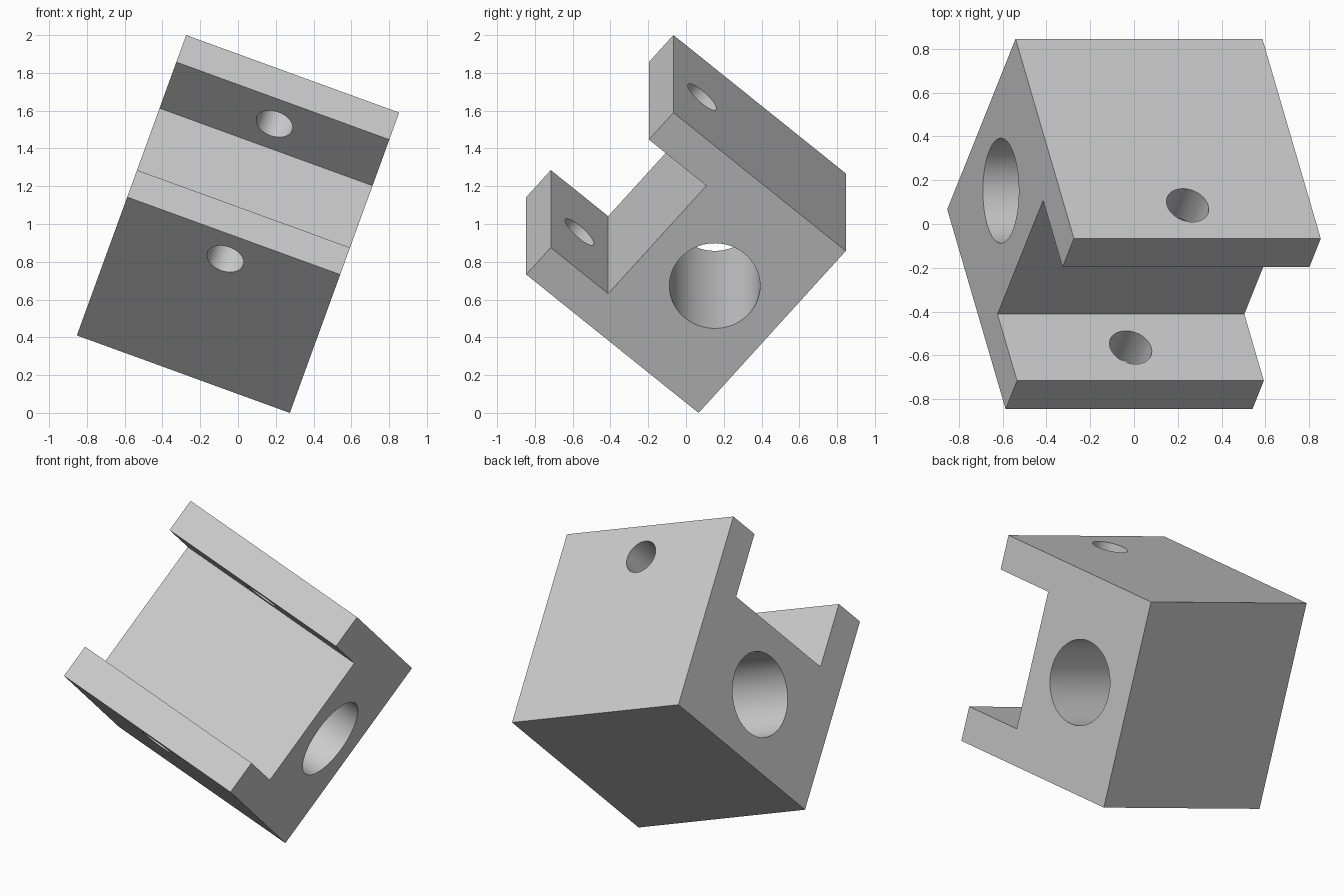
import bpy
import bmesh
from math import radians, pi
from mathutils import Matrix

cube = bpy.data.objects.get("Cube")
if cube:
    bpy.data.objects.remove(cube, do_unlink=True)

SIDE = 1.2          # edge of the block
H = SIDE / 2
WALL = 0.2          # thickness of the two arms
SLOT = 0.4          # depth of the slot

grey = bpy.data.materials.new("plain grey")
grey.diffuse_color = (0.6, 0.6, 0.6, 1)
grey.use_nodes = True
grey.node_tree.nodes["Principled BSDF"].inputs["Base Color"].default_value = (0.6, 0.6, 0.6, 1)


def make_object(name, bm):
    bmesh.ops.recalc_face_normals(bm, faces=bm.faces)
    mesh = bpy.data.meshes.new(name)
    bm.to_mesh(mesh)
    bm.free()
    mesh.materials.append(grey)
    obj = bpy.data.objects.new(name, mesh)
    bpy.context.collection.objects.link(obj)
    return obj


def drill(target, name, radius, matrix):
    """Cut a round through hole in the target."""
    bm = bmesh.new()
    bmesh.ops.create_cone(bm, cap_ends=True, segments=64, radius1=radius,
                          radius2=radius, depth=SIDE * 1.5, matrix=matrix)
    cutter = make_object(name, bm)
    cutter.hide_render = True
    mod = target.modifiers.new(name, 'BOOLEAN')
    mod.operation = 'DIFFERENCE'
    mod.solver = 'EXACT'
    mod.object = cutter
    bpy.ops.object.modifier_apply(modifier=mod.name)
    bpy.data.objects.remove(cutter, do_unlink=True)


# Block with a slot across its front: a C profile in (y, z) pulled along x
arm = H - WALL
floor = SLOT - H
profile = [(H, -H), (H, H), (-H, H), (-H, arm), (floor, arm),
           (floor, -arm), (-H, -arm), (-H, -H)]
bm = bmesh.new()
face = bm.faces.new([bm.verts.new((-H, y, z)) for y, z in profile])
pulled = bmesh.ops.extrude_face_region(bm, geom=[face])["geom"]
bmesh.ops.translate(bm, vec=(SIDE, 0, 0),
                    verts=[g for g in pulled if isinstance(g, bmesh.types.BMVert)])
block = make_object("slotted_block", bm)
bpy.context.view_layer.objects.active = block
block.select_set(True)

# Wide cross hole through the body, narrow pin hole through both arms
drill(block, "cross_hole", 0.24,
      Matrix.Translation((0, 0.2, 0)) @ Matrix.Rotation(pi / 2, 4, 'Y'))
drill(block, "pin_hole", 0.1, Matrix.Translation((0, -0.4, 0)))
bpy.ops.object.shade_smooth_by_angle(angle=radians(30))

# Tilt the block to balance on one corner
block.rotation_euler = (radians(-40.5), radians(20), 0)
block.location = (0, 0, 1)
